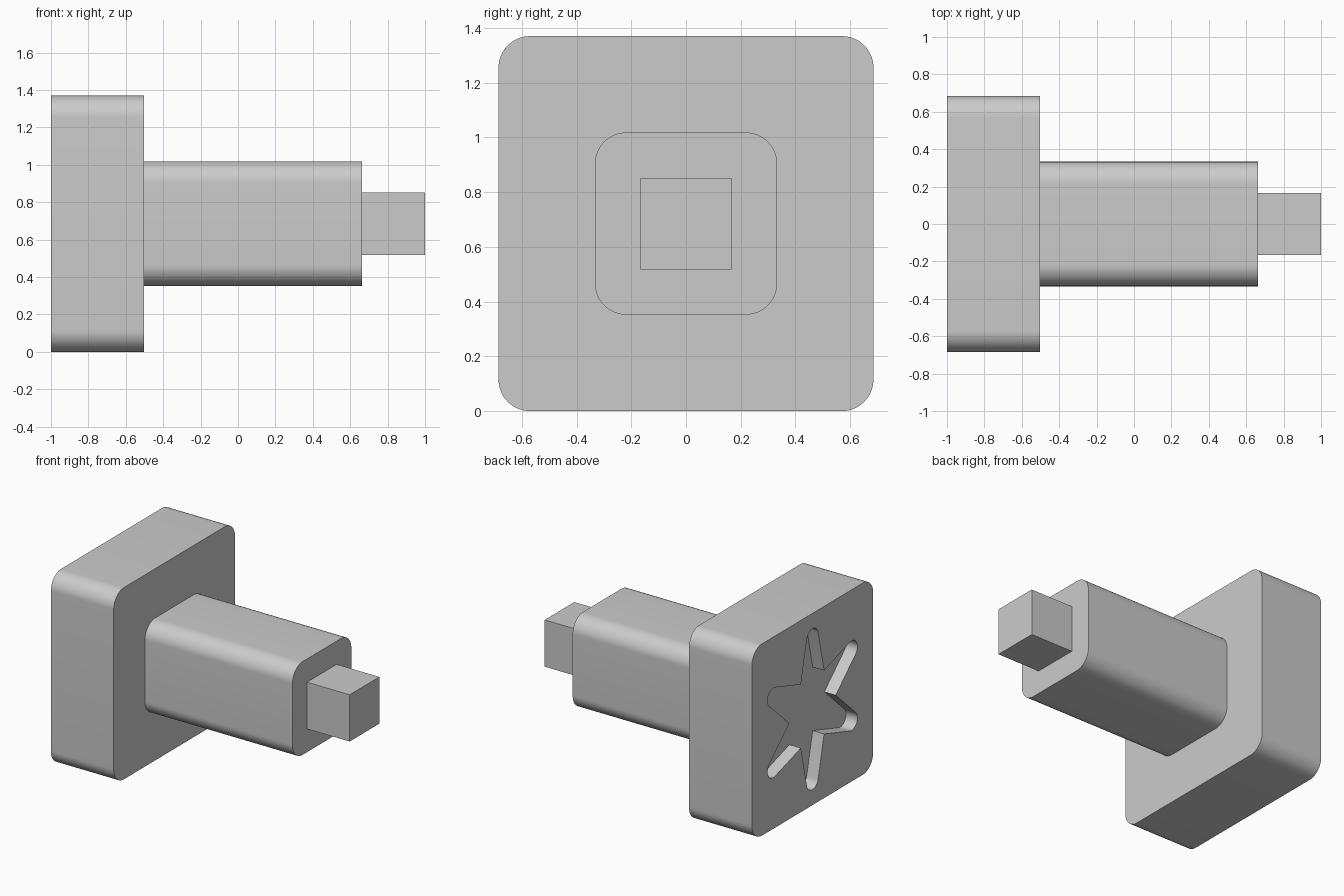
import bpy, bmesh
from math import sin, cos, pi, radians

cube = bpy.data.objects.get("Cube")
if cube:
    bpy.data.objects.remove(cube, do_unlink=True)

MID = 0.685  # height of the shared axis

grey = bpy.data.materials.new("light grey")
grey.use_nodes = True
grey.diffuse_color = (0.6, 0.6, 0.6, 1)
grey.node_tree.nodes["Principled BSDF"].inputs["Base Color"].default_value = (0.6, 0.6, 0.6, 1)


def arc(cy, cz, r, start, end, steps):
    """Points on an arc, angles in radians."""
    angles = [start + (end - start) * i / steps for i in range(steps + 1)]
    return [(cy + r * cos(a), cz + r * sin(a)) for a in angles]


def rounded_square(half, r):
    """Square section with round corners."""
    pts = []
    c = half - r
    for i, (sy, sz) in enumerate([(1, 1), (-1, 1), (-1, -1), (1, -1)]):
        pts += arc(sy * c, sz * c, r, i * pi / 2, (i + 1) * pi / 2, 16)
    return pts


def star(arms, notch, tip_centre, tip_r, taper):
    """Star section with tapered, round-tipped arms."""
    pts = []
    for i in range(arms):
        turn = 2 * pi * i / arms
        arm = [(notch * sin(pi / arms), notch * cos(pi / arms))]
        arm += arc(0, tip_centre, tip_r, taper, pi - taper, 16)
        pts += [(y * cos(turn) - z * sin(turn), y * sin(turn) + z * cos(turn)) for y, z in arm]
    return pts


def prism(name, section, x0, x1):
    """Extrude a y-z section along x."""
    bm = bmesh.new()
    face = bm.faces.new([bm.verts.new((x0, y, MID + z)) for y, z in section])
    out = bmesh.ops.extrude_face_region(bm, geom=[face])
    moved = [v for v in out["geom"] if isinstance(v, bmesh.types.BMVert)]
    bmesh.ops.translate(bm, verts=moved, vec=(x1 - x0, 0, 0))
    bmesh.ops.recalc_face_normals(bm, faces=bm.faces)
    mesh = bpy.data.meshes.new(name)
    bm.to_mesh(mesh)
    bm.free()
    mesh.materials.append(grey)
    obj = bpy.data.objects.new(name, mesh)
    bpy.context.collection.objects.link(obj)
    return obj


# Solid parts
plate = prism("head_plate", rounded_square(MID, 0.115), -1, -0.503)
shaft = prism("shaft", rounded_square(0.333, 0.115), -0.503, 0.663)
h = 0.167
stub = prism("end_stub", [(h, h), (-h, h), (-h, -h), (h, -h)], 0.663, 1)

# Six-armed recess in the outer face of the plate
cutter = prism("recess_cutter", star(6, 0.262, 0.51, 0.065, radians(13)), -1.1, -0.91)
cutter.hide_render = True
cut = plate.modifiers.new("recess", "BOOLEAN")
cut.operation = "DIFFERENCE"
cut.solver = "EXACT"
cut.object = cutter
bpy.context.view_layer.objects.active = plate
bpy.ops.object.modifier_apply(modifier=cut.name)
bpy.data.objects.remove(cutter, do_unlink=True)

# Smooth corners, sharp end faces
bpy.ops.object.select_all(action="DESELECT")
for obj in (plate, shaft, stub):
    obj.select_set(True)
bpy.ops.object.shade_smooth_by_angle(angle=radians(30))
